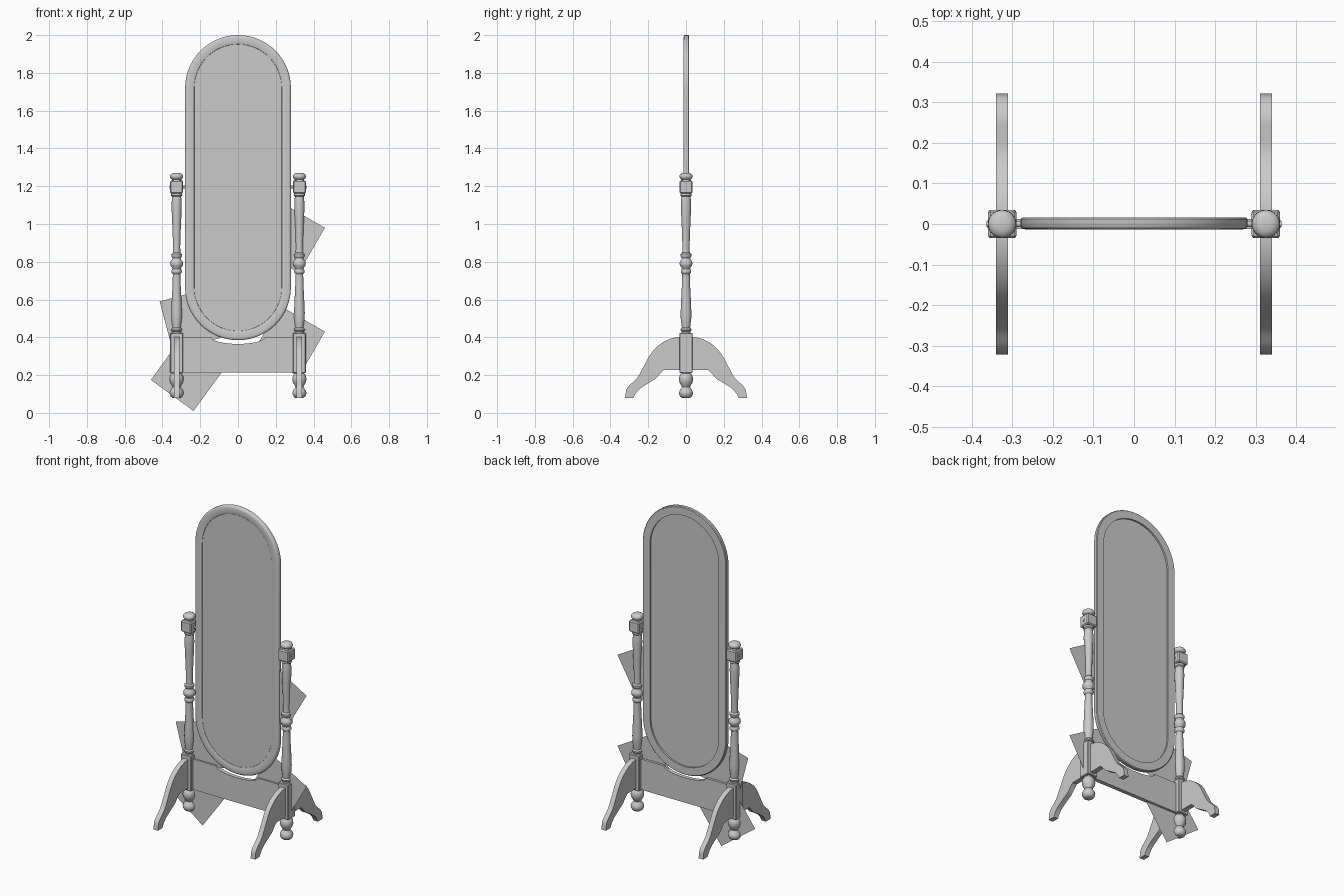
import bpy, math
from mathutils import Vector

if "Cube" in bpy.data.objects:
    bpy.data.objects.remove(bpy.data.objects["Cube"])


def make(name, verts, faces, angle=None):
    me = bpy.data.meshes.new(name)
    me.from_pydata(verts, [], faces)
    me.update()
    ob = bpy.data.objects.new(name, me)
    bpy.context.collection.objects.link(ob)
    bpy.ops.object.select_all(action='DESELECT')
    bpy.context.view_layer.objects.active = ob
    ob.select_set(True)
    bpy.ops.object.mode_set(mode='EDIT')
    bpy.ops.mesh.select_all(action='SELECT')
    bpy.ops.mesh.normals_make_consistent(inside=False)
    bpy.ops.object.mode_set(mode='OBJECT')
    if angle:
        bpy.ops.object.shade_smooth_by_angle(angle=math.radians(angle))
    return ob


def bridge(rings, closed=False):
    # quads between successive equal-length rings
    n, m = len(rings[0]), len(rings)
    verts = [v for r in rings for v in r]
    faces = []
    for i in range(m if closed else m - 1):
        j = (i + 1) % m
        for k in range(n):
            l = (k + 1) % n
            faces.append((i * n + k, i * n + l, j * n + l, j * n + k))
    if not closed:
        faces += [tuple(range(n)), tuple(range((m - 1) * n, m * n))]
    return verts, faces


def lathe(name, x, profile, seg=24):
    rings = [[(x + r * math.cos(2 * math.pi * k / seg), r * math.sin(2 * math.pi * k / seg), z)
              for k in range(seg)] for r, z in profile]
    return make(name, *bridge(rings), angle=40)


def box(name, c, h, bevel=0.0):
    x, y, z = h
    quad = [(-x, -y), (x, -y), (x, y), (-x, y)]
    rings = [[(c[0] + a, c[1] + b, c[2] + s * z) for a, b in quad] for s in (-1, 1)]
    ob = make(name, *bridge(rings))
    if bevel:
        mod = ob.modifiers.new("bevel", 'BEVEL')
        mod.width = bevel
    return ob


def smooth_path(pts, steps=6):
    # Catmull-Rom interpolation of 2D points
    p = [Vector(q) for q in pts]
    p = [2 * p[0] - p[1]] + p + [2 * p[-1] - p[-2]]
    out = []
    for i in range(1, len(p) - 2):
        a, b, c, d = p[i - 1:i + 3]
        for s in range(steps):
            t = s / steps
            out.append(tuple(0.5 * (2 * b + (c - a) * t + (2 * a - 5 * b + 4 * c - d) * t * t
                                    + (3 * b - a - 3 * c + d) * t ** 3)))
    return out + [tuple(p[-2])]


def stadium(d, y, seg=32):
    # pill-shaped ring, inset by d
    r, out = 0.28 - d, []
    for zc, a0 in ((1.72, 0), (0.665, math.pi)):
        for k in range(seg + 1):
            a = a0 + math.pi * k / seg
            out.append((r * math.cos(a), y, zc + r * math.sin(a)))
    return out


# Mirror frame and glass
frame_profile = [(0, -.006), (.004, -.011), (.012, -.013), (.042, -.013), (.048, -.0105),
                 (.050, -.006), (.050, .016), (.004, .016), (0, .012)]
make("mirror_frame", *bridge([stadium(d, y) for d, y in frame_profile], True), angle=40)
make("mirror_glass", *bridge([stadium(.049, -.0095), stadium(.049, .006)]), angle=40)

# Turned profiles (radius, z)
shaft = [(.024, .418), (.024, .432), (.029, .437), (.029, .444), (.022, .452), (.024, .47),
         (.028, .50), (.0285, .53), (.026, .59), (.022, .67), (.020, .735), (.027, .742),
         (.028, .752), (.022, .763), (.024, .77), (.032, .778), (.034, .79), (.032, .802),
         (.024, .81), (.022, .82), (.028, .828), (.028, .84), (.020, .848), (.019, .88),
         (.021, .95), (.025, 1.04), (.027, 1.10), (.025, 1.135), (.023, 1.145), (.029, 1.15),
         (.030, 1.158), (.026, 1.166)]
finial = [(.028, 1.225), (.024, 1.236), (.031, 1.241), (.035, 1.249), (.034, 1.257),
          (.029, 1.264), (.020, 1.269), (.008, 1.271)]
foot = [(.022, .08), (.030, .086), (.036, .098), (.037, .108), (.033, .12), (.024, .131),
        (.021, .138), (.025, .146), (.033, .158), (.037, .175), (.036, .19), (.031, .202),
        (.025, .208), (.025, .215)]

# Leg outline (y, z)
leg_top = smooth_path([(.0, .402), (.05, .40), (.10, .385), (.15, .353), (.19, .308), (.23, .235),
                       (.26, .183), (.30, .145), (.316, .12), (.322, .08)])
leg_low = smooth_path([(.278, .08), (.268, .10), (.245, .127), (.20, .157), (.16, .182),
                       (.135, .21), (.118, .226)])
leg = leg_top + leg_low + [(0, .226)]

for sx, side in ((-1, "left"), (1, "right")):
    x = sx * .325
    # Post
    lathe("post_shaft_" + side, x, shaft)
    lathe("post_finial_" + side, x, finial)
    lathe("post_foot_" + side, x, foot)
    box("post_lower_block_" + side, (x, 0, .318), (.034, .034, .106), .003)
    box("post_upper_block_" + side, (x, 0, 1.196), (.035, .035, .034), .006)
    # Pivot pin from frame through the block
    pin = [[(sx * px, .008 * math.cos(k * math.pi / 6), 1.195 + .008 * math.sin(k * math.pi / 6))
            for k in range(12)] for px in (.272, .363)]
    make("pivot_pin_" + side, *bridge(pin), angle=40)
    # Front and back legs
    for sy, end in ((-1, "front"), (1, "back")):
        rings = [[(x + o, sy * y, z) for y, z in leg] for o in (-.015, .015)]
        make(f"{end}_leg_{side}", *bridge(rings), angle=30)

# Cross rail with a dip under the mirror
rail = [(-.31, .215), (.31, .215), (.31, .40), (.14, .40)]
rail += [(.14 * math.cos(math.pi * k / 16), .40 - .035 * math.sin(math.pi * k / 16))
         for k in range(1, 16)]
rail += [(-.14, .40), (-.31, .40)]
make("cross_rail", *bridge([[(px, y, z) for px, z in rail] for y in (-.012, .012)]), angle=30)

# Thin loose square sheets behind the mirror: corner x, z and edge angle
for i, (cx, cz, deg, size) in enumerate([(.46, .98, 150, .275), (.46, .43, 150, .275),
                                         (-.415, .59, -75, .27), (-.235, .01, 54, .28)]):
    a = math.radians(deg)
    u, v = Vector((math.cos(a), 0, math.sin(a))) * size, Vector((-math.sin(a), 0, math.cos(a))) * size
    c = Vector((cx, -.002, cz))
    make(f"backing_sheet_{i + 1}", [c, c + u, c + u + v, c + v], [(0, 1, 2, 3)])
